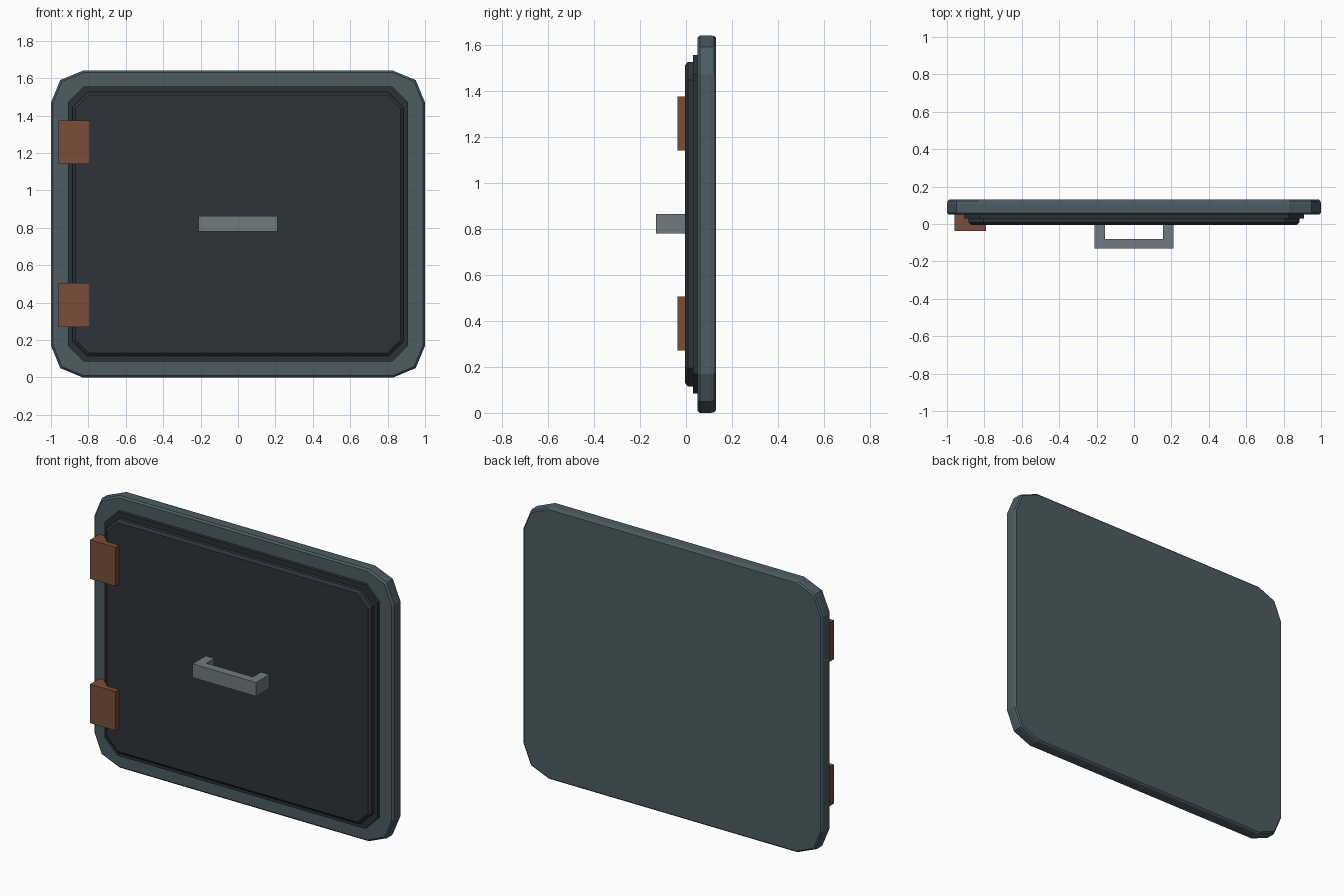
import bpy, bmesh, math

cube = bpy.data.objects.get("Cube")
if cube:
    bpy.data.objects.remove(cube, do_unlink=True)

MID_Z = 0.82


def material(name, rgb):
    m = bpy.data.materials.new(name)
    m.use_nodes = True
    m.diffuse_color = (*rgb, 1)
    m.node_tree.nodes["Principled BSDF"].inputs["Base Color"].default_value = (*rgb, 1)
    return m


slate = material("slate blue grey", (0.072, 0.107, 0.127))
charcoal = material("charcoal", (0.027, 0.034, 0.044))
rubber = material("dark rubber", (0.023, 0.031, 0.036))
rust = material("rust brown", (0.195, 0.076, 0.042))
steel = material("pale steel", (0.162, 0.198, 0.205))


def finish(bm, name, mat):
    bmesh.ops.recalc_face_normals(bm, faces=bm.faces)
    mesh = bpy.data.meshes.new(name)
    bm.to_mesh(mesh)
    bm.free()
    mesh.materials.append(mat)
    obj = bpy.data.objects.new(name, mesh)
    bpy.context.collection.objects.link(obj)
    return obj


def outline(half_w, half_h, radius, segments):
    """Rectangle with faceted corners, as (x, z) points."""
    points = []
    for quarter, (sx, sz) in enumerate([(1, 1), (-1, 1), (-1, -1), (1, -1)]):
        for i in range(segments + 1):
            a = (quarter + i / segments) * math.pi / 2
            points.append((sx * (half_w - radius) + radius * math.cos(a),
                           sz * (half_h - radius) + radius * math.sin(a)))
    return points


def plate(name, half_w, half_h, radius, segments, rings, mat):
    """Upright plate lofted through (y, inset) rings."""
    bm = bmesh.new()
    loops = [[bm.verts.new((x, y, MID_Z + z)) for x, z in
              outline(half_w - d, half_h - d, radius - d * 0.6, segments)]
             for y, d in rings]
    for a, b in zip(loops, loops[1:]):
        for i in range(len(a)):
            j = (i + 1) % len(a)
            bm.faces.new((a[i], a[j], b[j], b[i]))
    bm.faces.new(loops[0])
    bm.faces.new(loops[-1])
    return finish(bm, name, mat)


def box(name, low, high, mat):
    bm = bmesh.new()
    bmesh.ops.create_cube(bm, size=1)
    for v in bm.verts:
        v.co = [(lo + hi) / 2 + c * (hi - lo) for lo, hi, c in zip(low, high, v.co)]
    return finish(bm, name, mat)


# Stacked door layers: outer slab, seal, raised inner panel
plate("door_slab", 1.0, 0.82, 0.17, 2,
      [(0.05, 0.01), (0.06, 0), (0.107, 0), (0.122, 0.003), (0.13, 0.011)], slate)
plate("door_seal", 0.91, 0.735, 0.085, 1, [(0.03, 0), (0.052, 0)], rubber)
plate("inner_panel", 0.885, 0.705, 0.08, 1,
      [(-0.005, 0.016), (0.008, 0), (0.032, 0)], charcoal)

# Hinges on the right edge
for label, z in (("upper", 1.14), ("lower", 0.27)):
    box(label + "_hinge", (-0.96, -0.038, z), (-0.79, 0.052, z + 0.235), rust)


# Pull handle: one U-shaped bar
bm = bmesh.new()
u_shape = [(-0.212, 0), (-0.212, -0.13), (0.212, -0.13), (0.212, 0),
           (0.155, 0), (0.155, -0.08), (-0.155, -0.08), (-0.155, 0)]
face = bm.faces.new([bm.verts.new((x, y, 0.78)) for x, y in u_shape])
top = bmesh.ops.extrude_face_region(bm, geom=[face])["geom"]
bmesh.ops.translate(bm, verts=[g for g in top if isinstance(g, bmesh.types.BMVert)],
                    vec=(0, 0, 0.083))
finish(bm, "pull_handle", steel)
